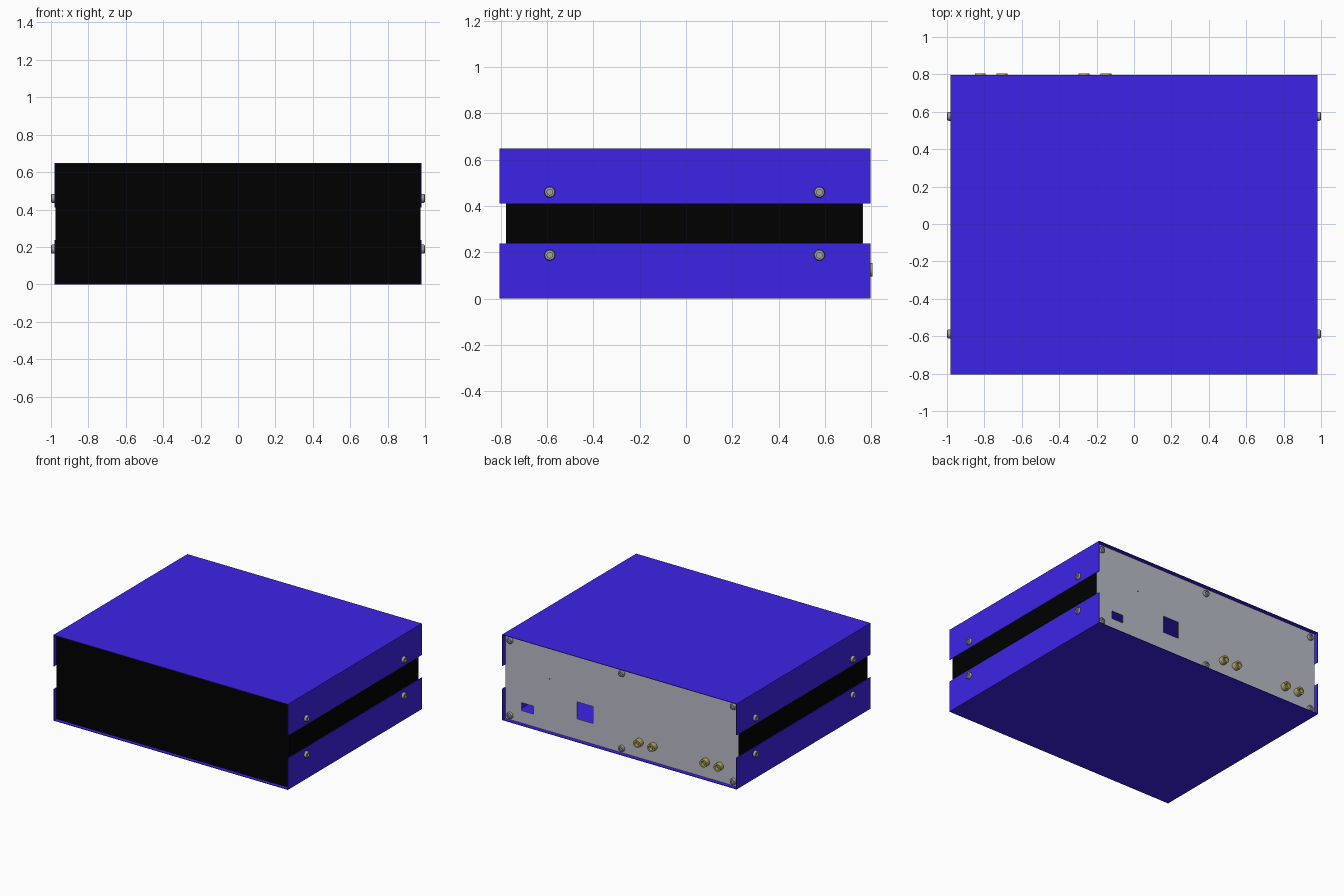
import bpy
import bmesh
from math import cos, sin, tau, radians
from mathutils import Vector

cube = bpy.data.objects.get("Cube")
if cube:
    bpy.data.objects.remove(cube, do_unlink=True)


def material(name, rgb):
    mat = bpy.data.materials.new(name)
    mat.use_nodes = True
    colour = (*rgb, 1)
    mat.diffuse_color = colour
    mat.node_tree.nodes["Principled BSDF"].inputs["Base Color"].default_value = colour
    return mat


BLUE = material("blue_sheet", (0.047, 0.018, 0.84))
BLACK = material("black_panel", (0, 0, 0))
GREY = material("grey_aluminium", (0.49, 0.5, 0.58))
STEEL = material("screw_steel", (0.36, 0.36, 0.37))
GOLD = material("gold_plating", (0.47, 0.4, 0.13))

# Overall dimensions
W, H = 0.981, 0.648           # cover half width, total height
FRONT, BACK = -0.805, 0.796   # cover ends
PF, PB = -0.777, 0.765        # outer faces of end panels
T = 0.004                     # sheet thickness
PANEL_X = W - T


def make_object(name, bm, mat):
    bmesh.ops.recalc_face_normals(bm, faces=bm.faces[:])
    mesh = bpy.data.meshes.new(name)
    bm.to_mesh(mesh)
    bm.free()
    mesh.materials.append(mat)
    obj = bpy.data.objects.new(name, mesh)
    bpy.context.collection.objects.link(obj)
    return obj


def box(name, lo, hi, mat):
    bm = bmesh.new()
    bmesh.ops.create_cube(bm, size=1)
    for v in bm.verts:
        v.co = [a + (c + 0.5) * (b - a) for a, b, c in zip(lo, hi, v.co)]
    return make_object(name, bm, mat)


def lathe(name, profile, place, axis, mat, sides=16):
    """Revolve (radius, height) points around an axis."""
    bm = bmesh.new()
    rings = []
    for r, h in profile:
        if r == 0:
            rings.append([bm.verts.new((0, 0, h))] * sides)
        else:
            rings.append([bm.verts.new((r * cos(tau * i / sides), r * sin(tau * i / sides), h))
                          for i in range(sides)])
    for a, b in zip(rings, rings[1:]):
        for i in range(sides):
            j = (i + 1) % sides
            corners = list(dict.fromkeys((a[i], a[j], b[j], b[i])))
            bm.faces.new(corners)
    obj = make_object(name, bm, mat)
    obj.rotation_mode = "QUATERNION"
    obj.rotation_quaternion = Vector(axis).to_track_quat("Z", "Y")
    obj.location = place
    bpy.ops.object.select_all(action="DESELECT")
    obj.select_set(True)
    bpy.context.view_layer.objects.active = obj
    bpy.ops.object.shade_smooth_by_angle(angle=radians(35))
    return obj


def cover(name, flat_z, lip_z):
    """U-shaped folded sheet, extruded from front to back."""
    t = T if lip_z > flat_z else -T
    outline = [(-W, lip_z), (-W, flat_z), (W, flat_z), (W, lip_z),
               (W - T, lip_z), (W - T, flat_z + t), (T - W, flat_z + t), (T - W, lip_z)]
    bm = bmesh.new()
    ends = [[bm.verts.new((x, y, z)) for x, z in outline] for y in (FRONT, BACK)]
    for ring in ends:
        # three rectangles per end cap: left lip, flat, right lip
        for ids in ((0, 1, 6, 7), (1, 2, 5, 6), (2, 3, 4, 5)):
            bm.faces.new([ring[i] for i in ids])
    for i in range(len(outline)):
        j = (i + 1) % len(outline)
        bm.faces.new((ends[0][i], ends[0][j], ends[1][j], ends[1][i]))
    return make_object(name, bm, BLUE)


# Folded covers
cover("bottom_cover", 0, 0.238)
cover("top_cover", H, 0.41)

# Front and side panels, the sides a hair inside the cover lips
box("front_panel", (-PANEL_X, PF, T), (PANEL_X, PF + T, H - T), BLACK)
for side, label in ((1, "left"), (-1, "right")):
    xs = sorted((side * (PANEL_X - 0.001), side * (PANEL_X - 0.012)))
    box(label + "_side_panel", (xs[0], PF + T, 0.15), (xs[1], PB - T, 0.5), BLACK)

# Rear panel with socket openings and a pinhole
rear = box("rear_panel", (-PANEL_X, PB - T, T), (PANEL_X, PB, H - T), GREY)
cutters = [
    box("square_cutter", (0.242, 0.7, 0.16), (0.376, 0.8, 0.288), GREY),
    box("slot_cutter", (0.74, 0.7, 0.098), (0.84, 0.8, 0.158), GREY),
    lathe("pinhole_cutter", [(0, 0), (0.004, 0), (0.004, 0.1), (0, 0.1)],
          (0.605, 0.8, 0.4), (0, -1, 0), GREY, 12),
]
for cutter in cutters:
    cutter.hide_render = True
    mod = rear.modifiers.new("opening", "BOOLEAN")
    mod.operation = "DIFFERENCE"
    mod.solver = "EXACT"
    mod.object = cutter
    bpy.context.view_layer.objects.active = rear
    bpy.ops.object.modifier_apply(modifier=mod.name)
for cutter in cutters:
    bpy.data.objects.remove(cutter, do_unlink=True)

# Button-head screws with a socket in the middle
SCREW = [(0, 0), (0.024, 0), (0.024, 0.012), (0.021, 0.017), (0.016, 0.019),
         (0.012, 0.019), (0.012, 0.01), (0, 0.01)]
for side, label in ((1, "left"), (-1, "right")):
    for y in (-0.588, 0.576):
        for z in (0.188, 0.46):
            lathe(label + "_side_screw", SCREW, (side * W, y, z), (side, 0, 0), STEEL)
for x in (-0.935, 0, 0.935):
    for z in (0.038, 0.605):
        lathe("rear_screw", SCREW, (x, PB, z), (0, 1, 0), STEEL)

# Round gold sockets
SOCKET = [(0, 0), (0.029, 0), (0.029, 0.04), (0.017, 0.04), (0.017, 0.015), (0, 0.015)]
for x in (-0.822, -0.705, -0.267, -0.15):
    lathe("gold_socket", SOCKET, (x, PB, 0.125), (0, 1, 0), GOLD, 20)
